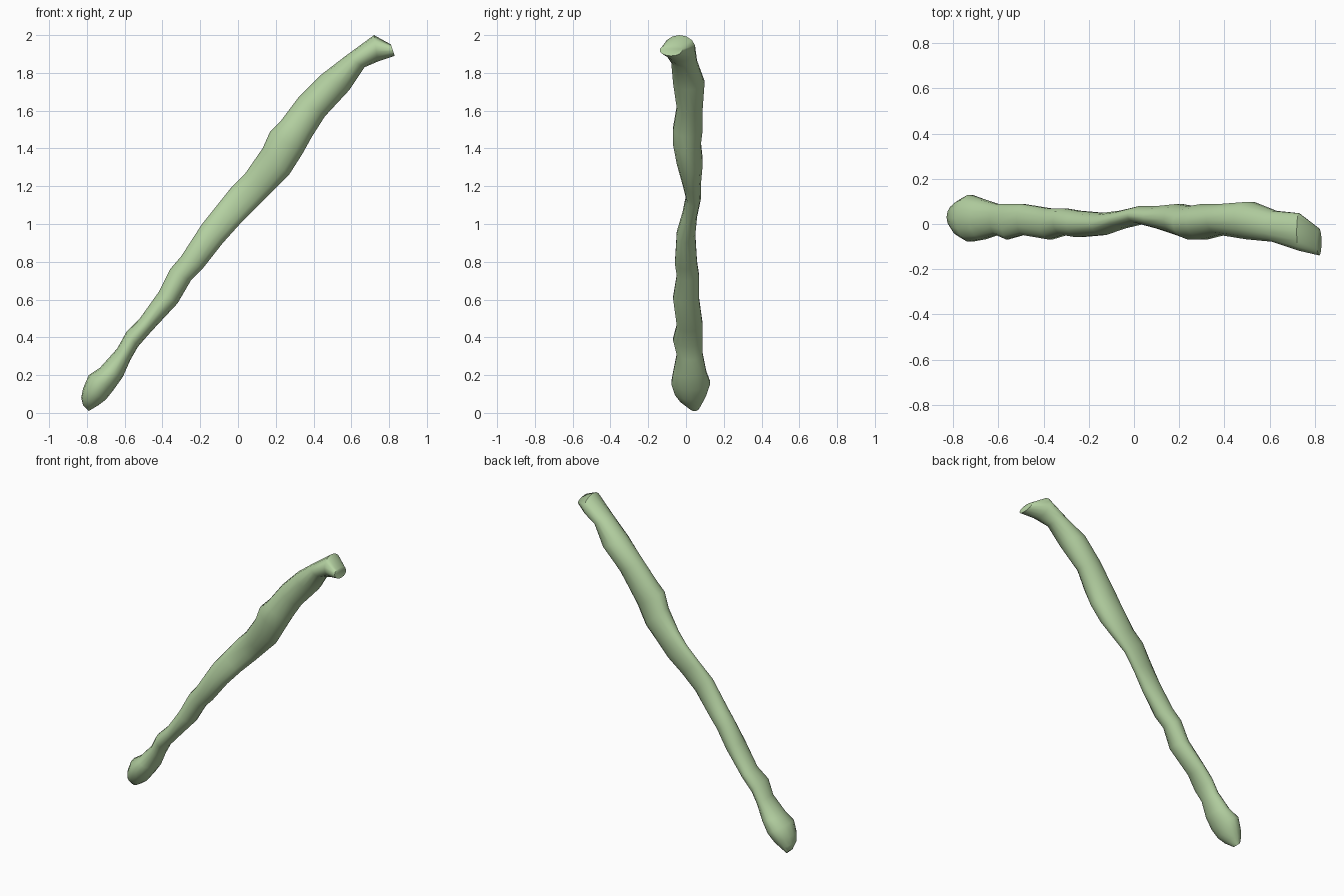
import bpy, bmesh, math
from mathutils import Vector

cube = bpy.data.objects.get("Cube")
if cube:
    bpy.data.objects.remove(cube, do_unlink=True)

SIDES = 14

# Sections along the branch, in hundredths:
# upper edge x, z, lower edge x, z, front y, back y
SECTIONS = [
    (-82, 4, -79, 1, 2, 7),
    (-83, 8, -74, 4, -3, 9),
    (-82, 13, -70, 7, -6, 11),
    (-79, 20, -66, 12, -8, 13),
    (-73, 24, -61, 19, -7, 11),
    (-64, 34, -57, 28, -5, 9),
    (-59, 43, -53, 35, -7, 9),
    (-52, 50, -46, 43, -5, 9),
    (-42, 64, -32, 58, -7, 7),
    (-36, 76, -25, 70, -5, 7),
    (-30, 83, -19, 76, -6, 6),
    (-19, 100, -8, 90, -5, 5),
    (-11, 110, 1, 100, -2, 6),
    (-3, 120, 10, 109, 0, 8),
    (4, 127, 18, 117, -2, 8),
    (13, 140, 27, 126, -5, 9),
    (17, 149, 34, 137, -7, 8),
    (23, 155, 39, 146, -7, 9),
    (32, 167, 46, 157, -5, 9),
    (44, 179, 59, 171, -7, 10),
    (57, 189, 67, 183, -8, 6),
    (72, 200, 74, 186, -12, 5),
    (81, 195, 83, 189, -14, -2),
]


def flat_material(name, colour):
    mat = bpy.data.materials.new(name)
    mat.use_nodes = True
    mat.diffuse_color = colour
    mat.node_tree.nodes["Principled BSDF"].inputs["Base Color"].default_value = colour
    return mat


def section_ring(bm, section):
    """Add one oval ring of vertices spanning the given edges and depth."""
    ux, uz, lx, lz, front, back = (value / 100 for value in section)
    upper = Vector((ux, 0, uz))
    lower = Vector((lx, 0, lz))
    middle = (upper + lower) / 2 + Vector((0, (front + back) / 2, 0))
    across = (upper - lower) / 2
    depth = Vector((0, (back - front) / 2, 0))
    ring = []
    for i in range(SIDES):
        angle = math.tau * i / SIDES
        point = middle + across * math.cos(angle) + depth * math.sin(angle)
        ring.append(bm.verts.new(point))
    return ring


def loft(name, sections, material):
    """Skin the rings into one closed, smooth branch."""
    bm = bmesh.new()
    rings = [section_ring(bm, section) for section in sections]
    for ring, following in zip(rings, rings[1:]):
        for i in range(SIDES):
            j = (i + 1) % SIDES
            bm.faces.new((ring[i], ring[j], following[j], following[i]))
    bm.faces.new(rings[0])
    bm.faces.new(rings[-1])
    bmesh.ops.recalc_face_normals(bm, faces=bm.faces)
    mesh = bpy.data.meshes.new(name)
    bm.to_mesh(mesh)
    bm.free()
    mesh.materials.append(material)
    obj = bpy.data.objects.new(name, mesh)
    bpy.context.collection.objects.link(obj)
    bpy.context.view_layer.objects.active = obj
    obj.select_set(True)
    bpy.ops.object.shade_smooth_by_angle(angle=math.radians(50))
    return obj


# Gnarled branch
pale_green = flat_material("pale_green", (0.46, 0.64, 0.36, 1))
loft("branch", SECTIONS, pale_green)
